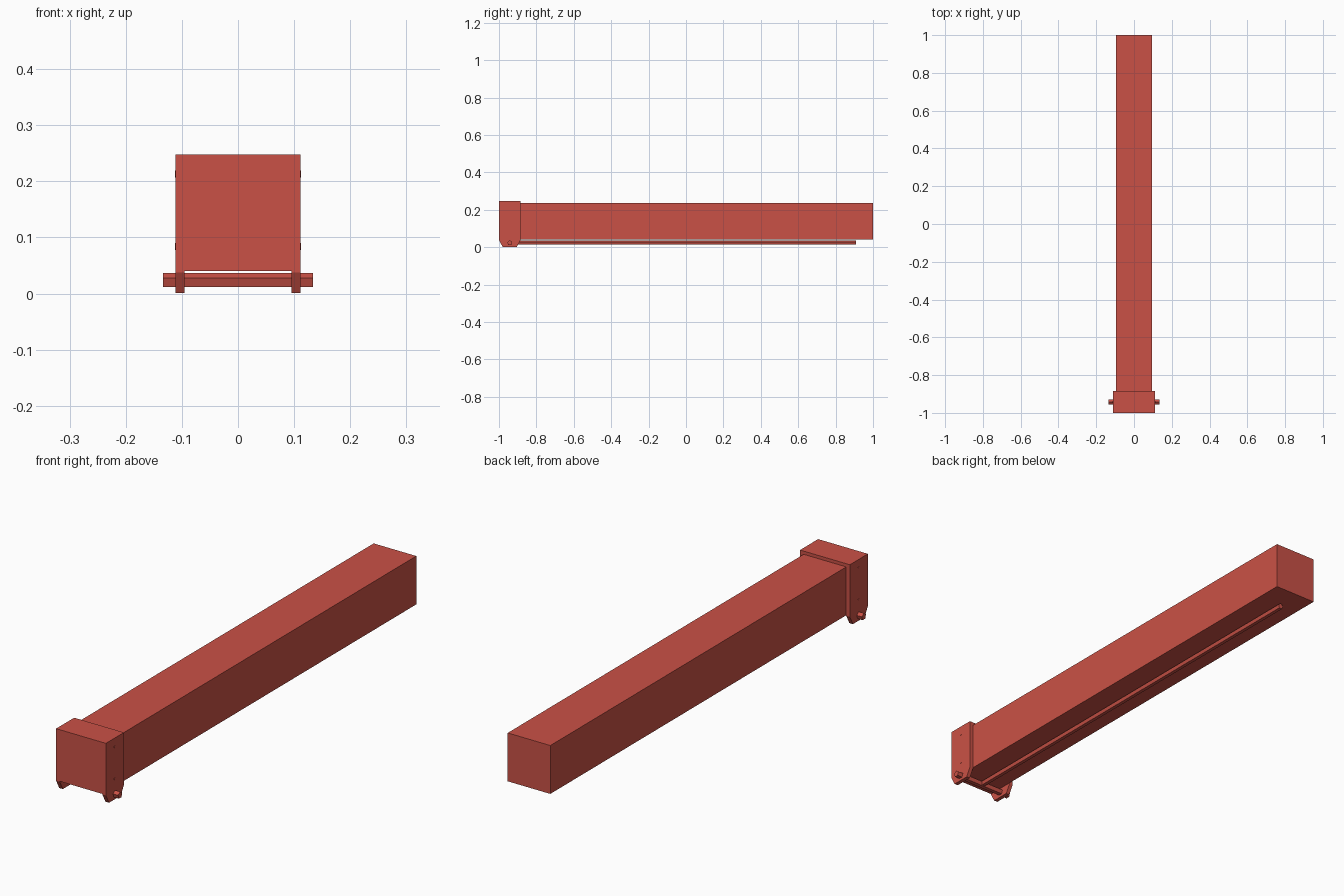
import bpy, bmesh, math
from mathutils import Vector

if "Cube" in bpy.data.objects:
    bpy.data.objects.remove(bpy.data.objects["Cube"])

red = bpy.data.materials.new("brick red")
red.diffuse_color = (0.59, 0.083, 0.061, 1)
red.use_nodes = True
red.node_tree.nodes["Principled BSDF"].inputs["Base Color"].default_value = red.diffuse_color


def prism(name, points, direction):
    """Extrude a closed polygon along a direction into a solid part."""
    bm = bmesh.new()
    face = bm.faces.new([bm.verts.new(p) for p in points])
    ext = bmesh.ops.extrude_face_region(bm, geom=[face])
    moved = [g for g in ext["geom"] if isinstance(g, bmesh.types.BMVert)]
    bmesh.ops.translate(bm, verts=moved, vec=Vector(direction))
    bmesh.ops.recalc_face_normals(bm, faces=bm.faces[:])
    mesh = bpy.data.meshes.new(name)
    bm.to_mesh(mesh)
    bm.free()
    mesh.materials.append(red)
    obj = bpy.data.objects.new(name, mesh)
    bpy.context.collection.objects.link(obj)
    return obj


def box(name, x, y, z):
    pts = [(x[0], y[0], z[0]), (x[1], y[0], z[0]), (x[1], y[0], z[1]), (x[0], y[0], z[1])]
    return prism(name, pts, (0, y[1] - y[0], 0))


def ring(r, n=5):
    """Corners of a regular polygon with one corner pointing up."""
    return [(r * math.sin(math.tau * i / n), r * math.cos(math.tau * i / n)) for i in range(n)]


# Long square beam
box("beam", (-0.095, 0.095), (-0.985, 1.0), (0.04, 0.235))

# Bracket wrapped over the front end
box("bracket_front", (-0.095, 0.095), (-1.0, -0.985), (0.04, 0.248))
box("bracket_top", (-0.095, 0.095), (-0.985, -0.885), (0.235, 0.248))

# Side plates with tapered lower ears, and their bolts
profile = [(-1, 0.248), (-1, 0.038), (-0.98, 0.001), (-0.905, 0.001), (-0.885, 0.038), (-0.885, 0.248)]
for side, s in (("left", -1), ("right", 1)):
    prism(f"{side}_side_plate", [(s * 0.095, y, z) for y, z in profile], (s * 0.016, 0, 0))
    for level, z in (("lower", 0.084), ("upper", 0.213)):
        pts = [(s * 0.105, -0.942 + a, z + b) for a, b in ring(0.0065, 6)]
        prism(f"{side}_{level}_bolt", pts, (s * 0.0075, 0, 0))

# Pivot pin across the ears
prism("pivot_pin", [(-0.134, -0.942 + a, 0.0232 + b) for a, b in ring(0.0138)], (0.268, 0, 0))

# Thin rod running below the beam
prism("rod", [(a, -0.942, 0.0245 + b) for a, b in ring(0.0122)], (0, 1.852, 0))
